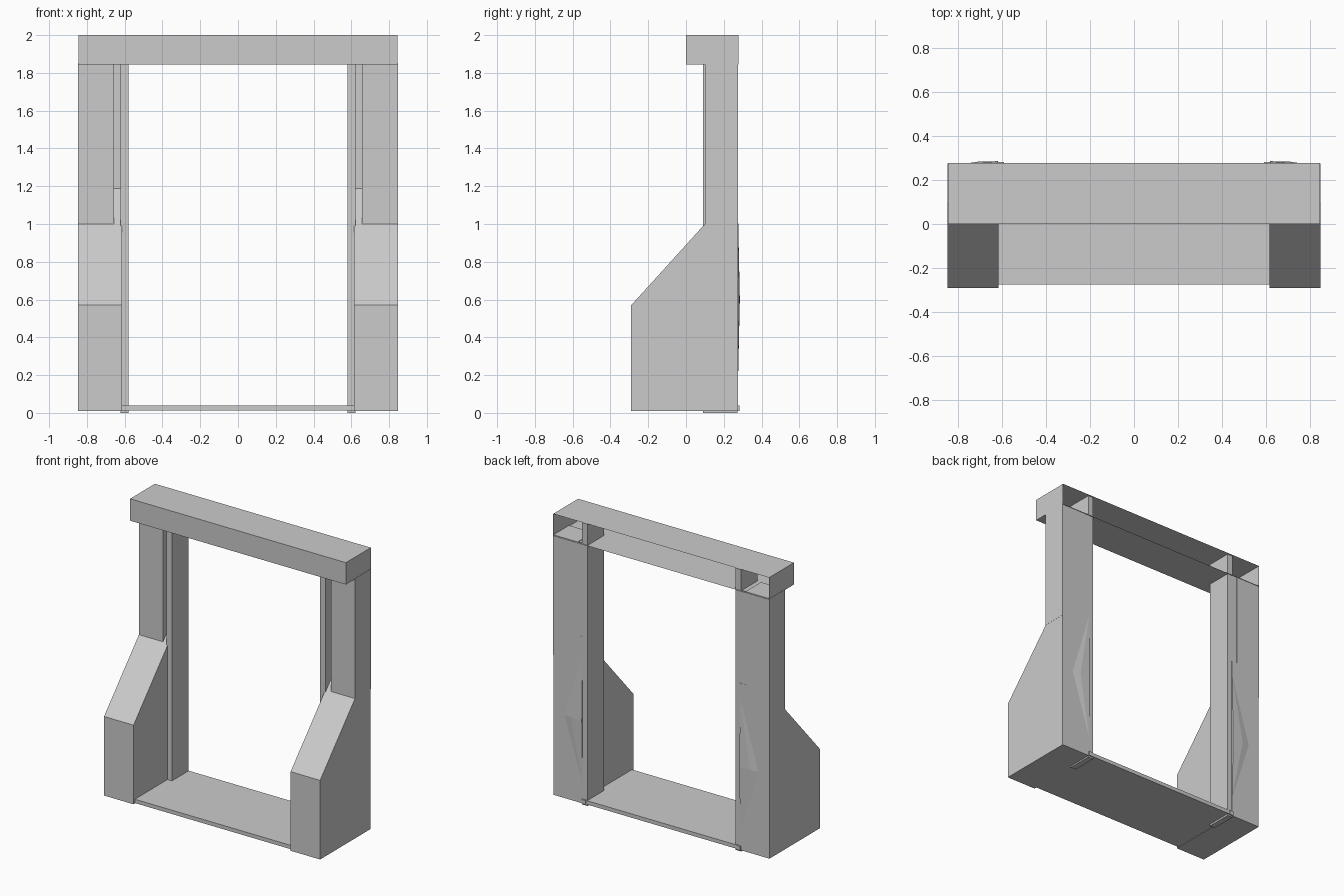
import bpy, bmesh

if "Cube" in bpy.data.objects:
    bpy.data.objects.remove(bpy.data.objects["Cube"])


def mesh_object(name, verts, faces):
    me = bpy.data.meshes.new(name)
    me.from_pydata(verts, [], faces)
    bm = bmesh.new()
    bm.from_mesh(me)
    bmesh.ops.recalc_face_normals(bm, faces=bm.faces)
    bm.to_mesh(me)
    bm.free()
    ob = bpy.data.objects.new(name, me)
    bpy.context.collection.objects.link(ob)
    return ob


def extrude_profile(name, pts, x0, x1):
    """Closed side profile of (y, z) points swept from x0 to x1."""
    n = len(pts)
    verts = [(x, y, z) for x in (x0, x1) for y, z in pts]
    faces = [tuple(range(n)), tuple(range(2 * n - 1, n - 1, -1))]
    faces += [(i, (i + 1) % n, n + (i + 1) % n, n + i) for i in range(n)]
    return mesh_object(name, verts, faces)


def box(name, x0, x1, y0, y1, z0, z1):
    return extrude_profile(name, [(y0, z0), (y1, z0), (y1, z1), (y0, z1)], x0, x1)


def mirrored(ob):
    """Mirror a right-hand part to the left side."""
    m = ob.modifiers.new("mirror", 'MIRROR')
    m.use_axis = (True, False, False)
    m.use_clip = False
    m.use_mirror_merge = False
    return ob


# Header: hollow box, open at the back
header = box("header", -0.845, 0.845, 0.0, 0.278, 1.845, 2.0)
bm = bmesh.new()
bm.from_mesh(header.data)
back = [f for f in bm.faces if f.calc_center_median().y > 0.277]
bmesh.ops.delete(bm, geom=back, context='FACES_ONLY')
bm.to_mesh(header.data)
bm.free()

# Floor sill between the side cabinets
box("floor_sill", -0.615, 0.615, -0.275, 0.278, 0.013, 0.04)

# Side cabinets with a sloping upper front
mirrored(extrude_profile(
    "side_cabinet",
    [(-0.29, 0.01), (0.275, 0.01), (0.275, 1.19), (0.27, 1.19), (0.1, 1.0), (-0.29, 0.57)],
    0.615, 0.846))

# Upper posts and the thin panels closing the groove beside them
mirrored(box("upper_post", 0.657, 0.847, 0.1, 0.275, 1.0, 1.85))
mirrored(box("groove_panel", 0.62, 0.657, 0.268, 0.274, 1.18, 1.85))

# Inner door jambs, running up inside the header
mirrored(box("door_jamb", 0.58, 0.622, 0.09, 0.272, 0.0, 1.995))

# Slight bulge on the back of each cabinet
mirrored(mesh_object(
    "back_bulge",
    [(0.617, 0.275, 0.15), (0.617, 0.275, 1.08), (0.76, 0.275, 0.6),
     (0.617, 0.285, 0.6), (0.70, 0.284, 0.6)],
    [(0, 2, 4), (0, 4, 3), (1, 3, 4), (1, 4, 2), (0, 3, 1), (0, 1, 2)]))

# Small rear lip at the foot of each jamb
mirrored(box("jamb_foot", 0.59, 0.622, 0.26, 0.282, 0.01, 0.04))
